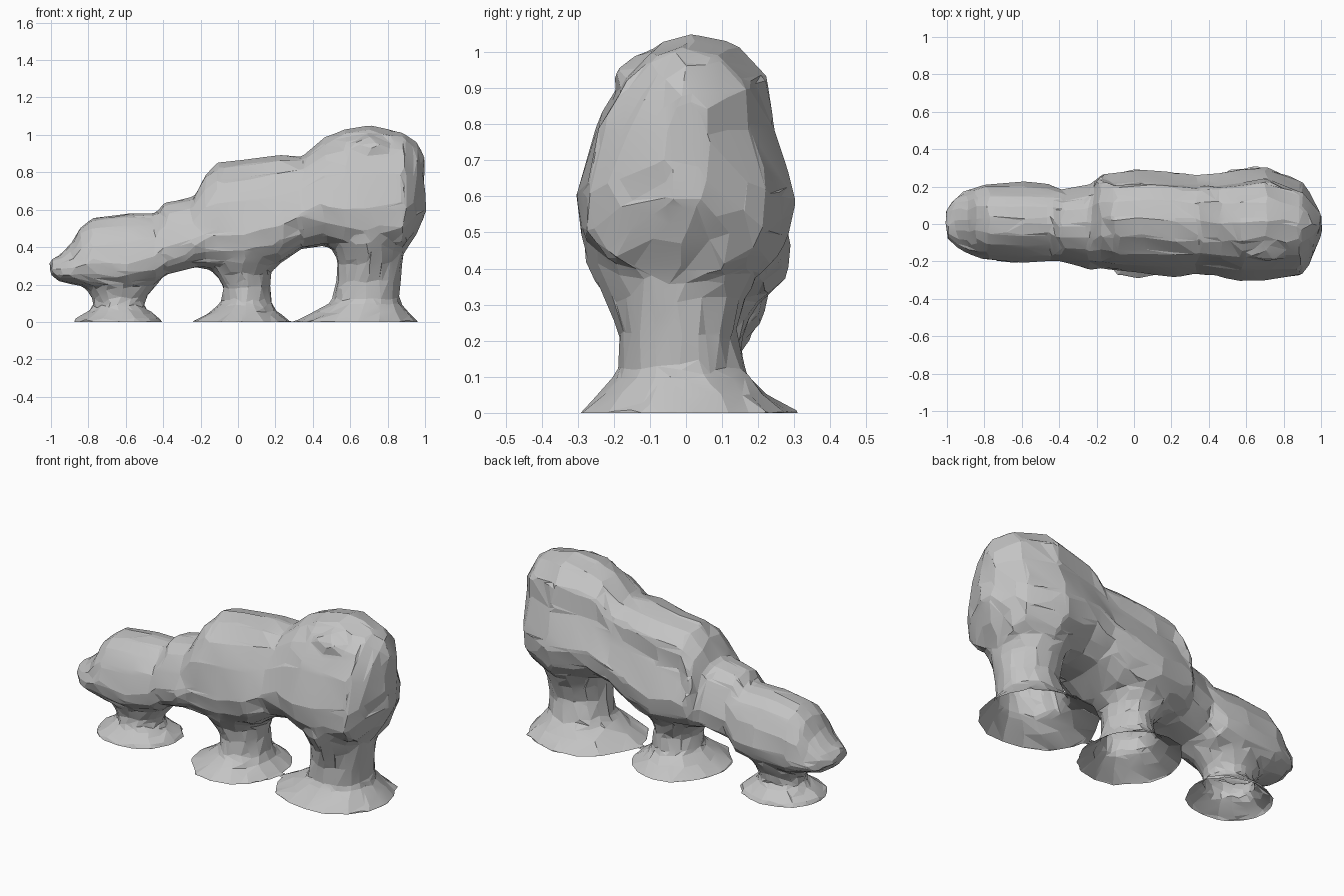
import bpy, bmesh, math, random
from mathutils import Vector

random.seed(4)
if "Cube" in bpy.data.objects:
    bpy.data.objects.remove(bpy.data.objects["Cube"], do_unlink=True)

stone = bpy.data.materials.new("grey stone")
stone.use_nodes = True
colour = (0.55, 0.55, 0.55, 1)
stone.diffuse_color = colour
stone.node_tree.nodes["Principled BSDF"].inputs["Base Color"].default_value = colour

SIDES = 16
bm = bmesh.new()


def power(v, e):
    return math.copysign(abs(v) ** e, v)


def loft(rings):
    """Skin a closed tube through rings of points."""
    loops = [[bm.verts.new(p) for p in ring] for ring in rings]
    for a, b in zip(loops, loops[1:]):
        for i in range(SIDES):
            j = (i + 1) % SIDES
            bm.faces.new((a[i], a[j], b[j], b[i]))
    bm.faces.new(loops[0][::-1])
    bm.faces.new(loops[-1])


def body_ring(x, low, high, right, left):
    """Boulder section: widest below the middle, top leaning to the left."""
    mid = low + 0.36 * (high - low)
    yc, width = (left + right) / 2, (left - right) / 2
    ring = []
    for i in range(SIDES):
        a = math.tau * i / SIDES
        s, c = math.sin(a), math.cos(a)
        up = max(0, s)
        w = width * (1 - 0.22 * up) * random.uniform(0.97, 1.03)
        if x > -0.15 and i in (1, 2):  # ledge along the left flank
            w *= 0.86 if i == 1 else 1.07
        half = high - mid if s > 0 else mid - low
        ring.append(Vector((x + random.uniform(-0.01, 0.01),
                            yc + 0.07 * width * up + w * power(c, 0.8),
                            mid + half * power(s, 0.85))))
    return ring


def leg_ring(z, x0, x1, y0, y1):
    xc, yc = (x0 + x1) / 2, (y0 + y1) / 2
    ring = []
    for i in range(SIDES):
        a = math.tau * i / SIDES
        r = random.uniform(0.96, 1.03)
        ring.append(Vector((xc + (x1 - x0) / 2 * math.cos(a) * r,
                            yc + (y1 - y0) / 2 * math.sin(a) * r, z)))
    return ring


# Stepped body: x, underside, top, right and left edge
loft([body_ring(*s) for s in (
    (-1.00, 0.26, 0.33, -0.08, 0.06),
    (-0.95, 0.22, 0.36, -0.13, 0.15),
    (-0.89, 0.20, 0.42, -0.16, 0.18),
    (-0.84, 0.19, 0.50, -0.18, 0.20),
    (-0.78, 0.17, 0.56, -0.19, 0.22),
    (-0.58, 0.17, 0.58, -0.21, 0.22),
    (-0.44, 0.20, 0.58, -0.20, 0.21),
    (-0.39, 0.25, 0.64, -0.20, 0.18),
    (-0.23, 0.29, 0.67, -0.24, 0.22),
    (-0.18, 0.28, 0.79, -0.24, 0.26),
    (-0.11, 0.27, 0.85, -0.25, 0.27),
    (0.05, 0.26, 0.87, -0.26, 0.29),
    (0.22, 0.31, 0.89, -0.28, 0.28),
    (0.34, 0.39, 0.89, -0.26, 0.26),
    (0.46, 0.41, 0.98, -0.28, 0.27),
    (0.57, 0.37, 1.03, -0.31, 0.29),
    (0.70, 0.34, 1.05, -0.30, 0.31),
    (0.89, 0.38, 1.01, -0.28, 0.24),
    (0.95, 0.47, 0.96, -0.19, 0.16),
    (1.00, 0.58, 0.88, -0.06, 0.06))])

# Tall pillar under the big end (all pillars run a little below ground)
loft([leg_ring(*s) for s in (
    (-0.06, 0.30, 0.98, -0.32, 0.32),
    (0.00, 0.31, 0.97, -0.31, 0.31),
    (0.05, 0.40, 0.92, -0.25, 0.23),
    (0.11, 0.50, 0.87, -0.19, 0.17),
    (0.22, 0.53, 0.87, -0.19, 0.14),
    (0.32, 0.53, 0.88, -0.22, 0.17),
    (0.42, 0.49, 0.90, -0.28, 0.22),
    (0.54, 0.44, 0.96, -0.29, 0.26),
    (0.66, 0.44, 0.98, -0.26, 0.24))])

# Middle pillar
loft([leg_ring(*s) for s in (
    (-0.06, -0.26, 0.30, -0.31, 0.31),
    (0.00, -0.24, 0.29, -0.30, 0.30),
    (0.05, -0.15, 0.21, -0.22, 0.22),
    (0.10, -0.09, 0.18, -0.16, 0.16),
    (0.19, -0.08, 0.17, -0.15, 0.15),
    (0.26, -0.13, 0.18, -0.17, 0.18),
    (0.32, -0.19, 0.23, -0.21, 0.22),
    (0.42, -0.22, 0.28, -0.22, 0.23))])

# Small pillar under the low end
loft([leg_ring(*s) for s in (
    (-0.06, -0.89, -0.39, -0.22, 0.23),
    (0.01, -0.88, -0.40, -0.21, 0.22),
    (0.04, -0.82, -0.45, -0.17, 0.18),
    (0.08, -0.77, -0.50, -0.12, 0.13),
    (0.13, -0.78, -0.49, -0.12, 0.13),
    (0.20, -0.83, -0.43, -0.15, 0.17),
    (0.28, -0.86, -0.40, -0.16, 0.18))])

# Boulder bulging from the right flank of the big end
for v in bmesh.ops.create_icosphere(bm, subdivisions=1, radius=1)["verts"]:
    v.co = Vector((0.71 + 0.15 * v.co.x, -0.13 + 0.08 * v.co.y, 0.91 + 0.09 * v.co.z))

bmesh.ops.recalc_face_normals(bm, faces=bm.faces)
mesh = bpy.data.meshes.new("rock_arches")
bm.to_mesh(mesh)
bm.free()
rock = bpy.data.objects.new("rock_arches", mesh)
bpy.context.collection.objects.link(rock)

# Fuse the parts into one stone and chip it into coarse facets
remesh = rock.modifiers.new("fuse", "REMESH")
remesh.mode = "VOXEL"
remesh.voxel_size = 0.018
soften = rock.modifiers.new("soften", "SMOOTH")
soften.factor = 0.5
soften.iterations = 2
facets = rock.modifiers.new("facets", "DECIMATE")
facets.ratio = 0.07
graph = bpy.context.evaluated_depsgraph_get()
rock.data = bpy.data.meshes.new_from_object(rock.evaluated_get(graph))
rock.modifiers.clear()
rock.data.name = "rock_arches"

# Roughen the facets and cut the feet open at ground level
bm = bmesh.new()
bm.from_mesh(rock.data)
for v in bm.verts:
    v.co += Vector([random.uniform(-0.005, 0.005) for _ in range(3)])
bmesh.ops.bisect_plane(bm, geom=bm.verts[:] + bm.edges[:] + bm.faces[:],
                       plane_co=(0, 0, 0), plane_no=(0, 0, -1), clear_outer=True)
bm.to_mesh(rock.data)
bm.free()
rock.data.materials.clear()
rock.data.materials.append(stone)

bpy.ops.object.select_all(action="DESELECT")
rock.select_set(True)
bpy.context.view_layer.objects.active = rock
bpy.ops.object.shade_smooth_by_angle(angle=math.radians(10))
